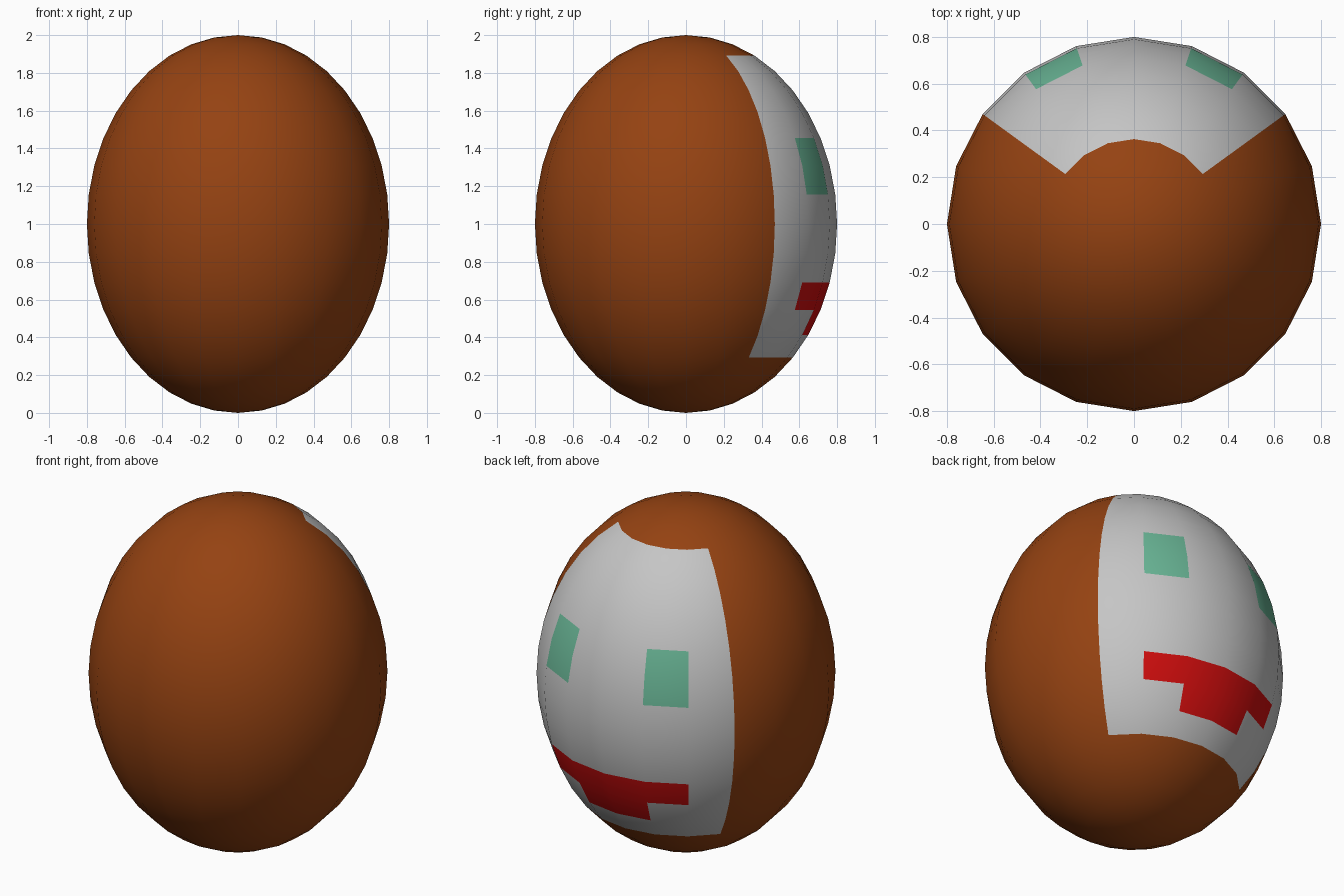
import bpy, bmesh, math

if "Cube" in bpy.data.objects:
    bpy.data.objects.remove(bpy.data.objects["Cube"])

SIDES, RINGS = 20, 20      # 18 degree columns, 9 degree rows
R, H = 0.8, 1.0


def material(name, rgb):
    m = bpy.data.materials.new(name)
    m.diffuse_color = (*rgb, 1)
    m.use_nodes = True
    m.node_tree.nodes["Principled BSDF"].inputs["Base Color"].default_value = m.diffuse_color
    return m


BROWN, GREY, GREEN, RED = range(4)
mats = [material("brown", (0.30, 0.055, 0.006)), material("light grey", (0.56, 0.56, 0.56)),
        material("green", (0.14, 0.46, 0.30)), material("red", (0.62, 0.004, 0.004))]


def colour(row, col):
    """row counts down from the top, col counts outward from the middle of the back"""
    if 7 <= row <= 8 and col == 1:
        return GREEN                       # eyes
    if (row == 12 and col <= 1) or (row == 13 and col == 0):
        return RED                         # mouth
    if 3 <= row <= 14 and col <= 2:
        return GREY                        # face patch
    return BROWN


# Egg-shaped body
bm = bmesh.new()
bmesh.ops.create_uvsphere(bm, u_segments=SIDES, v_segments=RINGS, radius=1)
for f in bm.faces:
    c = f.calc_center_median()
    row = int(math.degrees(math.acos(c.z / c.length)) // 9)
    col = int(abs(math.degrees(math.atan2(c.x, c.y))) // 18)
    f.material_index = colour(row, col)
    f.smooth = True
for v in bm.verts:
    v.co = (v.co.x * R, v.co.y * R, v.co.z * H + H)

mesh = bpy.data.meshes.new("egg_body")
bm.to_mesh(mesh)
bm.free()
for m in mats:
    mesh.materials.append(m)
bpy.context.collection.objects.link(bpy.data.objects.new("egg_body", mesh))
